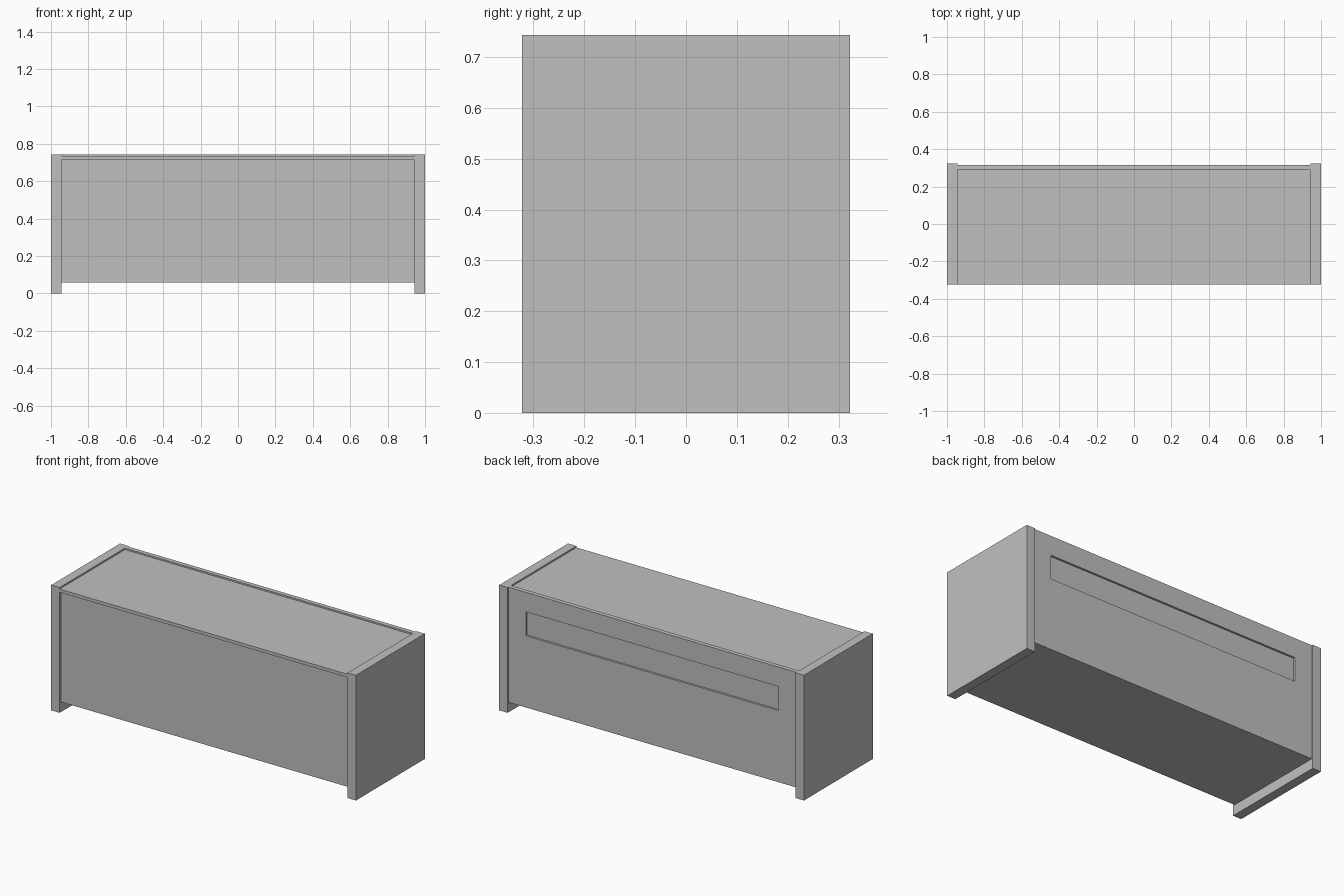
import bpy
import bmesh

cube = bpy.data.objects.get("Cube")
if cube:
    bpy.data.objects.remove(cube, do_unlink=True)

# Single painted finish
grey = bpy.data.materials.new("plain grey")
grey.use_nodes = True
colour = (0.53, 0.53, 0.53, 1)
grey.diffuse_color = colour
grey.node_tree.nodes["Principled BSDF"].inputs["Base Color"].default_value = colour


def box(name, x, y, z):
    """Box from (min, max) ranges on each axis."""
    bm = bmesh.new()
    bmesh.ops.create_cube(bm, size=1)
    for v in bm.verts:
        v.co = [r[0] if c < 0 else r[1] for c, r in zip(v.co, (x, y, z))]
    mesh = bpy.data.meshes.new(name)
    bm.to_mesh(mesh)
    bm.free()
    mesh.materials.append(grey)
    obj = bpy.data.objects.new(name, mesh)
    bpy.context.collection.objects.link(obj)
    return obj


HEIGHT, DEPTH = 0.743, 0.323
INNER = 0.945           # inside face of the side panels
FLOOR = 0.06            # underside of the body
TOP_UNDER, TOP = 0.715, 0.734
BACK_IN, BACK_OUT = 0.29, 0.316
span = (-INNER, INNER)

# Side panels reach the ground and act as legs
for side, sign in (("left", 1), ("right", -1)):
    box(side + "_side_panel", sorted((sign * INNER, sign)), (-DEPTH, DEPTH), (0, HEIGHT))

# Top board sits just below the rims of the sides and back
box("top_board", span, (-DEPTH, BACK_IN), (TOP_UNDER, TOP))

# Front panel, set back a little, and the floor behind it
box("front_panel", span, (-DEPTH + 0.012, -BACK_IN), (FLOOR, TOP_UNDER))
box("floor_board", span, (-BACK_IN, BACK_IN), (FLOOR, FLOOR + 0.025))

# Back panel with a long shallow recess
back = box("back_panel", span, (BACK_IN, BACK_OUT), (FLOOR, HEIGHT))
cutter = box("recess_cutter", (-0.83, 0.83), (BACK_OUT - 0.012, BACK_OUT + 0.1), (0.485, 0.627))
cutter.hide_render = True
cutter.hide_viewport = True
cutter.display_type = 'WIRE'
cut = back.modifiers.new("recess", 'BOOLEAN')
cut.operation = 'DIFFERENCE'
cut.solver = 'EXACT'
cut.object = cutter
